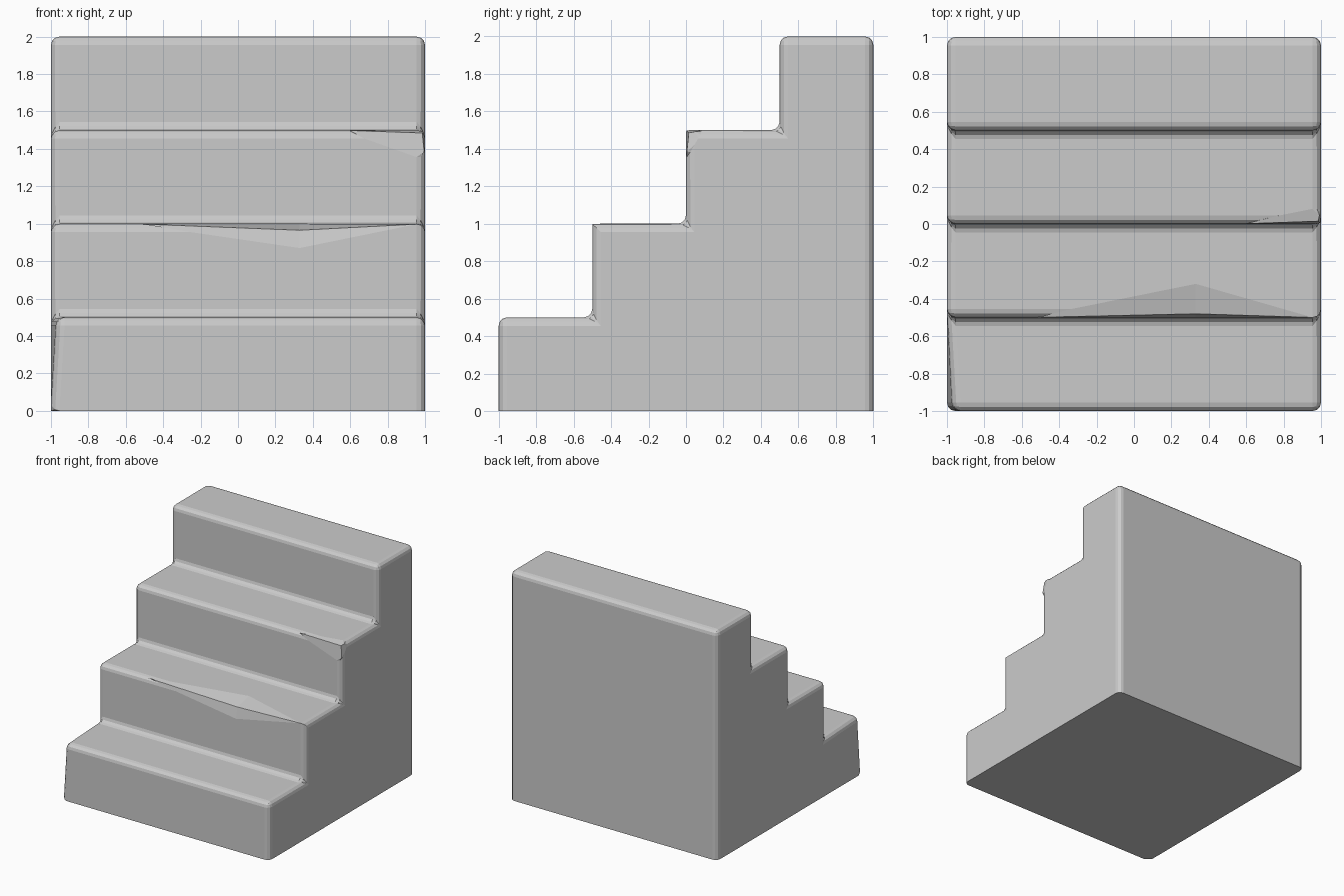
import bpy, bmesh, math

if "Cube" in bpy.data.objects:
    bpy.data.objects.remove(bpy.data.objects["Cube"])

# Stair side profile (y, z), from front foot over the steps to the back foot
profile = [(-1, 0)]
for i in range(4):
    y, z = -1 + 0.5 * i, 0.5 * (i + 1)
    profile += [(y, z), (y + 0.5, z)]
profile.append((1, 0))

bm = bmesh.new()
left = [bm.verts.new((-1, y, z)) for y, z in profile]
right = [bm.verts.new((1, y, z)) for y, z in profile]

# Long chip in the second nosing (profile point 3)
a2 = bm.verts.new((-0.56, -0.5, 1))
mid2 = bm.verts.new((0.33, -0.48, 0.965))
tread2 = bm.verts.new((0.33, -0.32, 1))
riser2 = bm.verts.new((0.33, -0.5, 0.87))
b2 = right[3]

# Corner chip in the third nosing (profile point 5)
a3 = bm.verts.new((0.55, 0, 1.5))
corner3 = right[5]
corner3.co = (0.985, 0.015, 1.485)
tread3 = bm.verts.new((1, 0.09, 1.5))
riser3 = bm.verts.new((1, 0, 1.34))

# Pulled-in top corner of the lowest step
left[1].co.x = -0.97

# Treads, risers, back and base; chipped nosings get extra outline points
lower_extra = {2: [riser2, a2], 4: [a3]}
n = len(profile)
for i in range(n):
    j = (i + 1) % n
    if i == 2:      # second riser
        ring = [left[2], right[2], b2, riser2, a2, left[3]]
    elif i == 3:    # second tread
        ring = [left[3], a2, tread2, b2, right[4], left[4]]
    elif i == 4:    # third riser
        ring = [left[4], right[4], riser3, a3, left[5]]
    elif i == 5:    # third tread
        ring = [left[5], a3, tread3, right[6], left[6]]
    else:
        ring = [left[i], right[i], right[j], left[j]]
    bm.faces.new(ring)

# Chip facets
for tri in ((a2, tread2, mid2), (mid2, tread2, b2),
            (a2, mid2, riser2), (mid2, b2, riser2),
            (a3, tread3, corner3), (a3, corner3, riser3),
            (tread3, corner3, riser3)):
    bm.faces.new(tri)

# Side walls
bm.faces.new(right[:5] + [riser3, tread3] + right[6:])
bm.faces.new([left[0]] + left[2:])
bm.faces.new(left[:3])
bmesh.ops.recalc_face_normals(bm, faces=bm.faces[:])

# Rounded edges everywhere except the base and the chips
edges = [e for e in bm.edges
         if e.calc_face_angle(0) > math.radians(40)
         and not any(v in (mid2, corner3) for v in e.verts)
         and max(v.co.z for v in e.verts) > 0.01]
bmesh.ops.bevel(bm, geom=edges, offset=0.045, offset_type='OFFSET',
                segments=3, profile=0.5, affect='EDGES', clamp_overlap=False)
bmesh.ops.recalc_face_normals(bm, faces=bm.faces[:])

mesh = bpy.data.meshes.new("stone_stairs")
bm.to_mesh(mesh)
bm.free()
stairs = bpy.data.objects.new("stone_stairs", mesh)
bpy.context.collection.objects.link(stairs)
